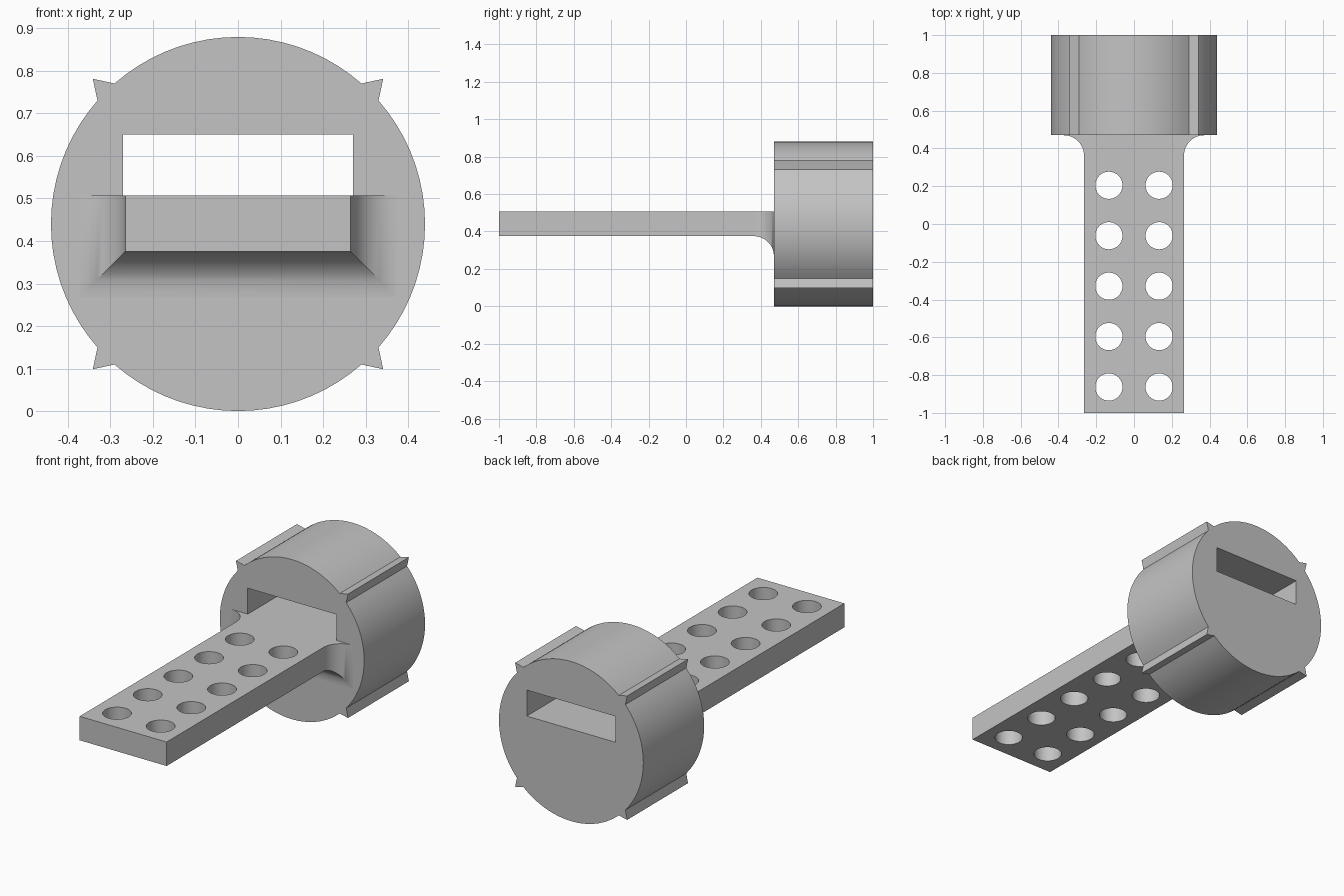
import bpy
import bmesh
from math import sin, cos, pi, radians

if "Cube" in bpy.data.objects:
    bpy.data.objects.remove(bpy.data.objects["Cube"])

GREY = (0.55, 0.55, 0.55, 1)
grey = bpy.data.materials.new("plain grey")
grey.use_nodes = True
grey.diffuse_color = GREY
grey.node_tree.nodes["Principled BSDF"].inputs["Base Color"].default_value = GREY

RADIUS = 0.44
HEAD_FRONT, HEAD_BACK, BEAM_END = 0.47, 1.0, -1.0
BEAM_TOP, BEAM_BOTTOM, BEAM_HALF = 0.507, 0.375, 0.265
FILLET = 0.107


def loft(name, rings):
    """Closed solid through rings of points with equal counts."""
    bm = bmesh.new()
    loops = [[bm.verts.new(p) for p in ring] for ring in rings]
    for a, b in zip(loops, loops[1:]):
        for i in range(len(a)):
            j = (i + 1) % len(a)
            bm.faces.new((a[i], a[j], b[j], b[i]))
    bm.faces.new(loops[0])
    bm.faces.new(loops[-1])
    bmesh.ops.recalc_face_normals(bm, faces=bm.faces)
    mesh = bpy.data.meshes.new(name)
    bm.to_mesh(mesh)
    bm.free()
    mesh.materials.append(grey)
    obj = bpy.data.objects.new(name, mesh)
    bpy.context.collection.objects.link(obj)
    return obj


def rect(y, half, low, high):
    return [(-half, y, low), (half, y, low), (half, y, high), (-half, y, high)]


def cut(obj, cutter):
    bpy.context.view_layer.objects.active = obj
    mod = obj.modifiers.new("cut", "BOOLEAN")
    mod.operation, mod.solver, mod.object = "DIFFERENCE", "EXACT", cutter
    bpy.ops.object.modifier_apply(modifier=mod.name)
    bpy.data.objects.remove(cutter)


def finish(obj):
    bpy.ops.object.select_all(action="DESELECT")
    obj.select_set(True)
    bpy.context.view_layer.objects.active = obj
    bpy.ops.object.shade_smooth_by_angle(angle=radians(30))
    mod = obj.modifiers.new("even shading", "WEIGHTED_NORMAL")
    mod.keep_sharp = True


# Round head with a pointed rib on each diagonal
outline = []
STEPS, ARC = 18, 41.3
for quarter in range(4):
    for i in range(STEPS + 1):
        a = radians(90 * quarter - ARC + 2 * ARC * i / STEPS)
        outline.append((RADIUS * cos(a), RADIUS * sin(a)))
    a = radians(90 * quarter + 45)
    outline.append((0.483 * cos(a), 0.483 * sin(a)))
head = loft("round_head", [[(x, y, z + RADIUS) for x, z in outline]
                           for y in (HEAD_FRONT, HEAD_BACK)])

# Slot through the head, just above the beam
cut(head, loft("slot_cutter", [rect(y, 0.27, BEAM_TOP, 0.65)
                               for y in (HEAD_FRONT - 0.1, HEAD_BACK + 0.1)]))
finish(head)

# Beam flaring into the head with a fillet on its sides and underside
sections = [rect(BEAM_END, BEAM_HALF, BEAM_BOTTOM, BEAM_TOP)]
for i in range(13):
    a = pi / 2 * i / 12
    grow = FILLET * (1 - cos(a))
    y = HEAD_FRONT - FILLET * (1 - sin(a))
    sections.append(rect(y, BEAM_HALF + grow, BEAM_BOTTOM - grow, BEAM_TOP))
beam = loft("perforated_beam", sections)

# Two rows of round holes
for row in range(5):
    for side in (-1, 1):
        x, y = side * 0.133, 0.205 - row * 0.267
        ring = [(x + 0.072 * cos(pi * k / 20), y + 0.072 * sin(pi * k / 20))
                for k in range(40)]
        cut(beam, loft("hole_cutter", [[(u, v, z) for u, v in ring]
                                       for z in (0.2, 0.7)]))
finish(beam)
